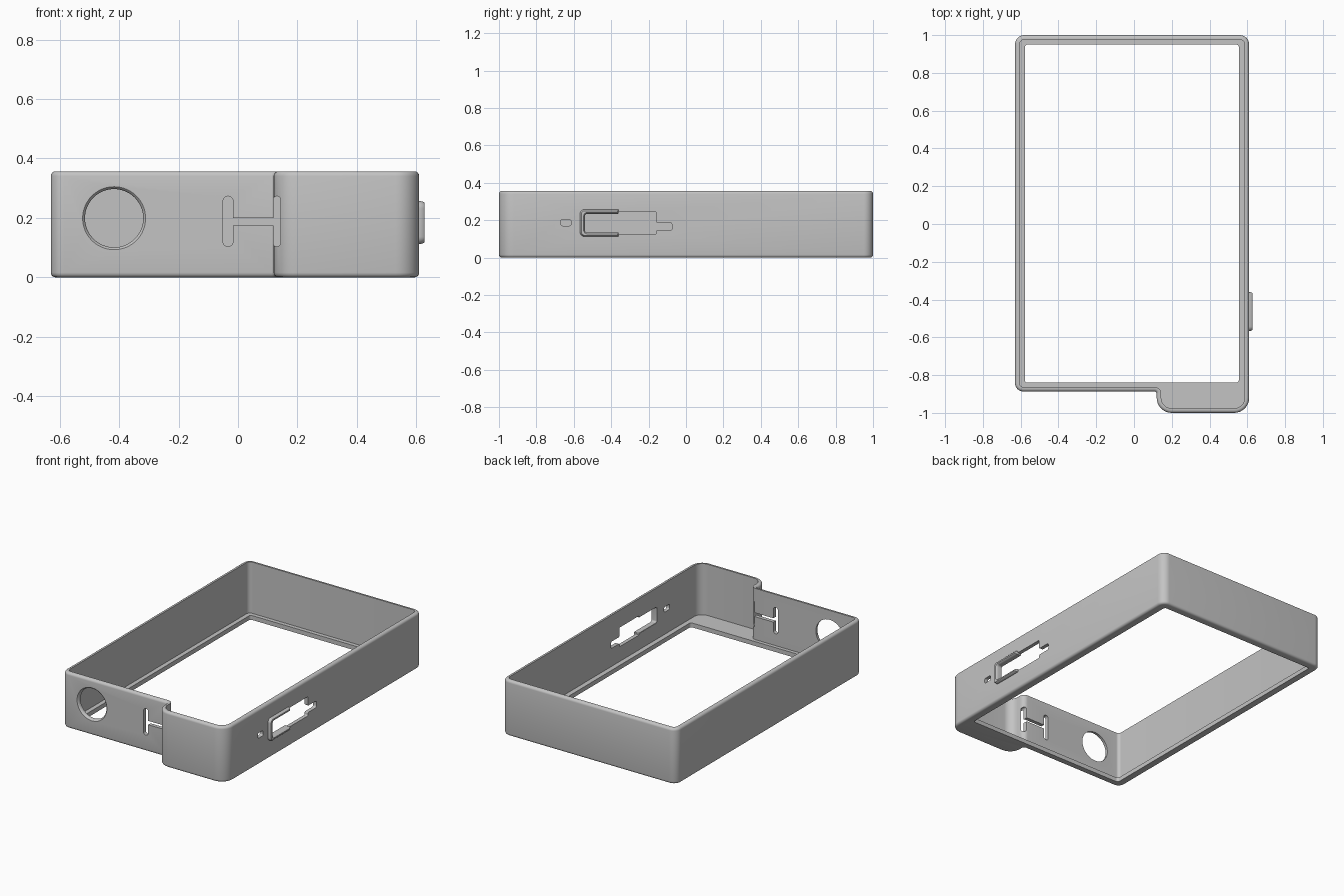
import bpy, bmesh, math
from mathutils import Vector

if "Cube" in bpy.data.objects:
    bpy.data.objects.remove(bpy.data.objects["Cube"])

grey = bpy.data.materials.new("light grey plastic")
grey.diffuse_color = (0.55, 0.55, 0.55, 1)
grey.use_nodes = True
grey.node_tree.nodes["Principled BSDF"].inputs["Base Color"].default_value = grey.diffuse_color


def outline(corners, inset=0.0, seg=8):
    """Counter-clockwise polygon of (x, y, radius) corners, inset and rounded."""
    pts = []
    for i, (x, y, r) in enumerate(corners):
        p = Vector((x, y))
        a = (p - Vector(corners[i - 1][:2])).normalized()
        b = (Vector(corners[(i + 1) % len(corners)][:2]) - p).normalized()
        turn = a.cross(b)
        side = 1 if turn > 0 else -1
        na, nb = Vector((-a.y, a.x)), Vector((-b.y, b.x))
        p = p + (na + nb) * inset / (1 + a.dot(b))
        r = max(r - side * inset, 0.002)
        t = r * math.tan(a.angle(b) / 2)
        centre = p - a * t + na * r * side
        start = math.atan2(*reversed((p - a * t - centre)[:]))
        sweep = side * a.angle(b)
        for k in range(seg + 1):
            ang = start + sweep * k / seg
            pts.append((centre.x + r * math.cos(ang), centre.y + r * math.sin(ang)))
    return pts


def rect(x0, x1, y0, y1, r):
    return [(x0, y0, r), (x1, y0, r), (x1, y1, r), (x0, y1, r)]


def loft(name, rings):
    """Skin a stack of equal rings of 3D points and cap both ends."""
    bm = bmesh.new()
    rows = [[bm.verts.new(p) for p in ring] for ring in rings]
    n = len(rows[0])
    for low, high in zip(rows, rows[1:]):
        for i in range(n):
            j = (i + 1) % n
            bm.faces.new((low[i], low[j], high[j], high[i]))
    bm.faces.new(rows[0][::-1])
    bm.faces.new(rows[-1])
    bmesh.ops.recalc_face_normals(bm, faces=bm.faces[:])
    mesh = bpy.data.meshes.new(name)
    bm.to_mesh(mesh)
    bm.free()
    ob = bpy.data.objects.new(name, mesh)
    bpy.context.collection.objects.link(ob)
    mesh.materials.append(grey)
    return ob


def level(pts, z):
    return [(x, y, z) for x, y in pts]


def front(pts, y):
    return [(x, y, z) for x, z in pts]


def side(pts, x):
    return [(x, y, z) for y, z in pts]


def cut(target, cutter):
    mod = target.modifiers.new("cut", 'BOOLEAN')
    mod.operation, mod.solver, mod.object = 'DIFFERENCE', 'EXACT', cutter
    bpy.context.view_layer.objects.active = target
    bpy.ops.object.modifier_apply(modifier=mod.name)
    bpy.data.objects.remove(cutter)


def smooth(ob):
    bpy.ops.object.select_all(action='DESELECT')
    ob.select_set(True)
    bpy.context.view_layer.objects.active = ob
    bpy.ops.object.shade_smooth_by_angle(angle=math.radians(35))


# Case wall: one cross-section carried around the stepped outline
H, WALL, FLOOR, R = 0.357, 0.024, 0.028, 0.016
plan = [(-0.63, -0.887, 0.045), (0.12, -0.887, 0.01), (0.12, -1, 0.08),
        (0.61, -1, 0.08), (0.61, 1, 0.05), (-0.63, 1, 0.05)]
section = []
for k in range(5):
    a = math.pi / 2 * k / 4
    section.append((R - R * math.sin(a), R - R * math.cos(a)))
for k in range(5):
    a = math.pi / 2 * k / 4
    section.append((R - R * math.cos(a), H - R + R * math.sin(a)))
section += [(WALL, H), (WALL, FLOOR)]
case = loft("case_frame", [level(outline(plan, d), z) for d, z in section])

# Large opening in the floor, leaving a narrow lip
opening = outline(rect(-0.578, 0.555, -0.84, 0.95, 0.015))
cut(case, loft("opening_cutter", [level(opening, -0.05), level(opening, 0.1)]))

# Round hole in the front wall with a softened rim
rings = []
for r, y in [(0.118, -0.9), (0.106, -0.887), (0.1, -0.882), (0.098, -0.875), (0.098, -0.84)]:
    rings.append([(-0.417 + r * math.cos(2 * math.pi * i / 64), y,
                   0.199 + r * math.sin(2 * math.pi * i / 64)) for i in range(64)])
cut(case, loft("round_hole_cutter", rings))

# H-shaped slot in the front wall
for x0, x1, z0, z1, r in [(-0.05, -0.017, 0.104, 0.273, 0.0155),
                          (0.119, 0.143, 0.104, 0.273, 0.0115),
                          (-0.03, 0.142, 0.175, 0.2, 0.003)]:
    pts = outline(rect(x0, x1, z0, z1, r))
    cut(case, loft("slot_cutter", [front(pts, -1.05), front(pts, -0.85)]))

# Switch opening with stepped end, and a small hole, in the right wall
switch = [(-0.542, 0.132, 0.012), (-0.36, 0.132, 0.002), (-0.36, 0.123, 0.002),
          (-0.16, 0.123, 0.006), (-0.16, 0.144, 0.006), (-0.075, 0.144, 0.012),
          (-0.075, 0.187, 0.012), (-0.16, 0.187, 0.006), (-0.16, 0.246, 0.006),
          (-0.36, 0.246, 0.002), (-0.36, 0.236, 0.002), (-0.542, 0.236, 0.012)]
small = rect(-0.67, -0.615, 0.17, 0.203, 0.01)
for shape in (switch, small):
    pts = outline(shape)
    cut(case, loft("side_cutter", [side(pts, 0.56), side(pts, 0.66)]))
smooth(case)

# Raised C-shaped guard around the front end of the switch opening
guard = [(-0.567, 0.112, 0.025), (-0.36, 0.112, 0.004), (-0.36, 0.134, 0.004),
         (-0.54, 0.134, 0.012), (-0.54, 0.234, 0.012), (-0.36, 0.234, 0.004),
         (-0.36, 0.257, 0.004), (-0.567, 0.257, 0.025)]
rim = loft("switch_guard", [side(outline(guard, d), x) for d, x in
                            [(0, 0.588), (0, 0.613), (0.003, 0.624), (0.007, 0.628)]])
smooth(rim)
